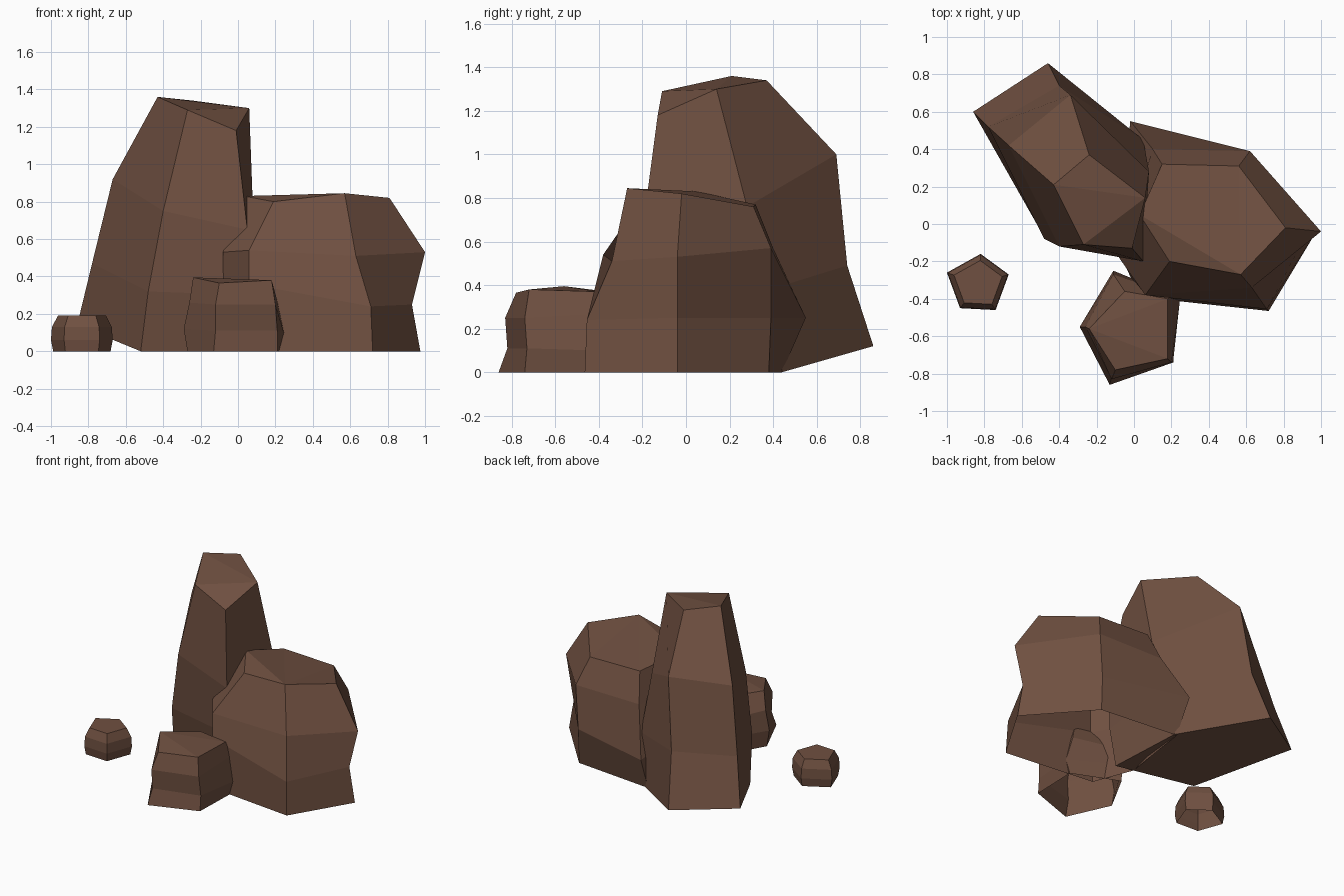
import bpy, bmesh
from mathutils import Vector

default_cube = bpy.data.objects.get("Cube")
if default_cube:
    bpy.data.objects.remove(default_cube, do_unlink=True)

# One brown stone material for every rock
stone = bpy.data.materials.new("brown_stone")
stone.use_nodes = True
stone_colour = (0.16, 0.08, 0.052, 1)
stone.diffuse_color = stone_colour
shader = next(n for n in stone.node_tree.nodes if n.type == 'BSDF_PRINCIPLED')
shader.inputs["Base Color"].default_value = stone_colour
shader.inputs["Roughness"].default_value = 1.0


def build_rock(name, columns, apex=0, closed_base=False):
    """Skin a faceted rock over vertical edge columns, each listed top to bottom.
    The top is a fan around the apex column; the base is open unless closed."""
    bm = bmesh.new()
    grid = [[bm.verts.new(point) for point in column] for column in columns]
    for index, column in enumerate(grid):
        following = grid[(index + 1) % len(grid)]
        for level in range(len(column) - 1):
            bm.faces.new((column[level], column[level + 1],
                          following[level + 1], following[level]))
    rim = [column[0] for column in grid[apex:] + grid[:apex]]
    for near, far in zip(rim[1:], rim[2:]):
        bm.faces.new((rim[0], near, far))
    if closed_base:
        bm.faces.new([column[-1] for column in reversed(grid)])
    mesh = bpy.data.meshes.new(name)
    bm.to_mesh(mesh)
    bm.free()
    mesh.materials.append(stone)
    rock = bpy.data.objects.new(name, mesh)
    bpy.context.scene.collection.objects.link(rock)
    return rock


def ringed_columns(outline, centre, rings):
    """Edge columns from one outline, scaled about its centre at each (height, scale)."""
    middle = Vector(centre)
    columns = []
    for corner in outline:
        offset = Vector(corner) - middle
        columns.append([(*(middle + offset * scale), height)
                        for height, scale in rings])
    return columns


# Tall leaning rock at the back, with its underside lifted towards the rear
build_rock("tall_rock", [
    [(-.27, -.11, 1.29), (-.4, -.12, .75), (-.48, -.08, .32), (-.52, 0, 0)],
    [(-.01, -.13, 1.18), (.05, -.2, .65), (.06, -.18, .3), (.05, -.13, 0)],
    [(.06, .14, 1.3), (.08, .28, .76), (.05, .45, .4), (.02, .44, 0)],
    [(-.24, .37, 1.34), (-.34, .69, 1), (-.4, .74, .49), (-.46, .86, .12)],
    [(-.43, .21, 1.36), (-.67, .42, .92), (-.78, .52, .47), (-.86, .6, .14)],
], apex=2, closed_base=True)

# Broad boulder leaning against the tall rock
build_rock("broad_boulder", [
    [(.57, -.27, .845), (.63, -.34, .51), (.71, -.455, .24), (.72, -.465, 0)],
    [(.81, -.02, .82), (1, -.04, .53), (.93, -.04, .25), (.975, -.04, 0)],
    [(.56, .31, .76), (.62, .39, .57), (.6, .39, .25), (.6, .38, 0)],
    [(.15, .32, .77), (.1, .4, .57), (-.02, .55, .25), (0, .44, 0)],
    [(.03, .05, .83), (-.08, -.18, .53), (-.08, -.15, .37), (-.08, -.1, 0)],
    [(.19, -.2, .8), (.06, -.38, .54), (.06, -.38, .36), (.03, -.39, 0)],
])

# Medium stone in front, with a bulging waist and slightly sloping top
build_rock("front_stone", [
    [(-.24, -.56, .395), (-.26, -.55, .26), (-.29, -.55, .12), (-.27, -.55, 0)],
    [(-.1, -.78, .365), (-.12, -.83, .25), (-.12, -.82, .11), (-.13, -.86, 0)],
    [(.18, -.72, .38), (.2, -.74, .25), (.21, -.73, .11), (.21, -.74, 0)],
    [(.18, -.4, .37), (.21, -.38, .27), (.245, -.41, .1), (.22, -.4, 0)],
    [(-.05, -.36, .37), (-.11, -.27, .25), (-.11, -.25, .12), (-.11, -.26, 0)],
])

# Small pebble set apart at the front
pebble_outline = [(-1, -.26), (-.93, -.45), (-.74, -.46), (-.67, -.27), (-.82, -.16)]
build_rock("small_pebble", ringed_columns(
    pebble_outline, (-.83, -.32),
    [(.19, .78), (.13, .97), (.06, 1), (0, .93)]))
